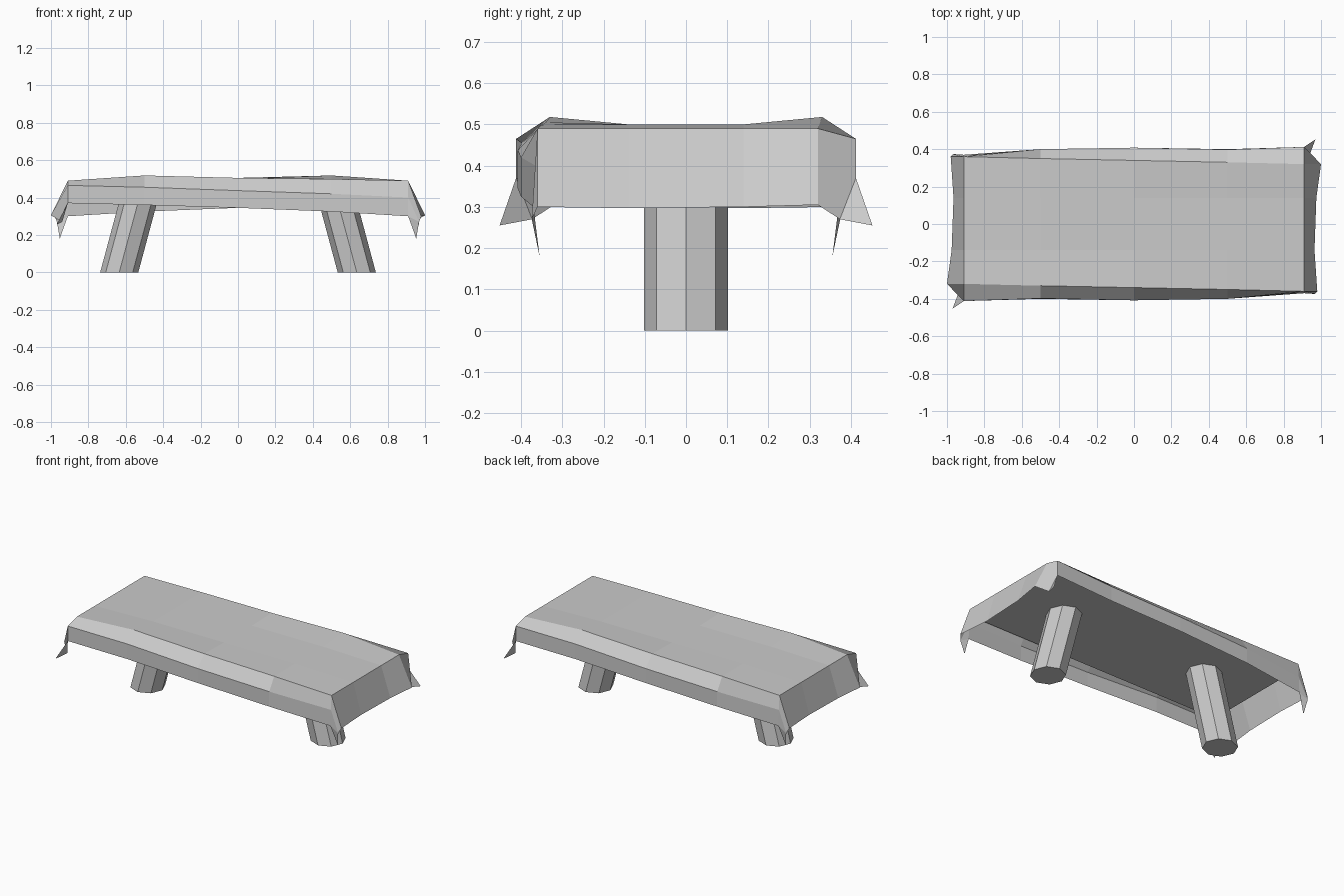
import bpy, bmesh
from math import pi, cos, sin
from mathutils import Matrix

if "Cube" in bpy.data.objects:
    bpy.data.objects.remove(bpy.data.objects["Cube"])


def turn(p):
    """Half turn about z: the whole model has this symmetry."""
    return (-p[0], -p[1], p[2])


def finish(name, bm):
    bmesh.ops.remove_doubles(bm, verts=bm.verts, dist=0.001)
    bmesh.ops.recalc_face_normals(bm, faces=bm.faces)
    mesh = bpy.data.meshes.new(name)
    bm.to_mesh(mesh)
    bm.free()
    obj = bpy.data.objects.new(name, mesh)
    bpy.context.collection.objects.link(obj)
    return obj


def face(bm, pts):
    bm.faces.new([bm.verts.new(p) for p in pts])


# Front half of each cross-section: hem, fold, top edge, inner top
half = {
    -0.91: [(-.412, .37), (-.412, .465), (-.32, .49), (-.14, .49)],
    -0.50: [(-.40, .36), (-.398, .455), (-.33, .518), (-.14, .50)],
    0.00: [(-.408, .345), (-.408, .437), (-.34, .505), (-.14, .50)],
    0.50: [(-.40, .325), (-.40, .42), (-.35, .499), (-.14, .50)],
    0.91: [(-.37, .30), (-.365, .40), (-.36, .49), (-.14, .49)],
}
xs = sorted(half)
sections = []
for x in xs:
    front = [(x, y, z) for y, z in half[x]]
    back = [turn((-x, y, z)) for y, z in half[-x]]
    sections.append(front + back[::-1])

# Draped cloth: top and long side flaps
bm = bmesh.new()
for a, b in zip(sections, sections[1:]):
    for i in range(len(a) - 1):
        face(bm, (a[i], b[i], b[i + 1], a[i + 1]))

# Short end flap, its front corner hanging down and its back corner flaring out
hem_b, fold_b, *top_edge, fold_a, hem_a = sections[-1]
end_hem = [(.98, -.36, .30), (.965, -.14, .297), (.975, .14, .30), (1.0, .32, .305)]
notch_b, point_low = (.968, -.374, .27), (.953, -.355, .18)
notch_a, point_out = (.94, .373, .27), (.97, .452, .255)
end = [(top_edge[i], end_hem[i], end_hem[i + 1], top_edge[i + 1]) for i in range(3)]
end += [
    (top_edge[0], fold_b, notch_b, end_hem[0]),
    (fold_b, hem_b, notch_b),
    (hem_b, point_low, notch_b),
    (top_edge[3], end_hem[3], notch_a, hem_a, fold_a),
    (hem_a, notch_a, point_out),
]
for pts in end:
    face(bm, pts)
    face(bm, [turn(p) for p in pts])
finish("table_cloth", bm)

# Flat board under the cloth
bm = bmesh.new()
bmesh.ops.create_cube(bm, size=1, matrix=Matrix.Translation((0, 0, .46)) @ Matrix.Diagonal((1.79, .715, .03, 1)))
finish("table_board", bm)

# Slanted eight-sided legs
for side, name in ((-1, "left_leg"), (1, "right_leg")):
    bm = bmesh.new()
    rings = []
    for cx, z in ((.635, 0), (.514, .45)):
        rings.append([bm.verts.new((side * cx + .102 * cos(k * pi / 4), .102 * sin(k * pi / 4), z))
                      for k in range(8)])
    low, high = rings
    for k in range(8):
        n = (k + 1) % 8
        bm.faces.new((low[k], low[n], high[n], high[k]))
    bm.faces.new(low[::-1])
    bm.faces.new(high)
    finish(name, bm)
